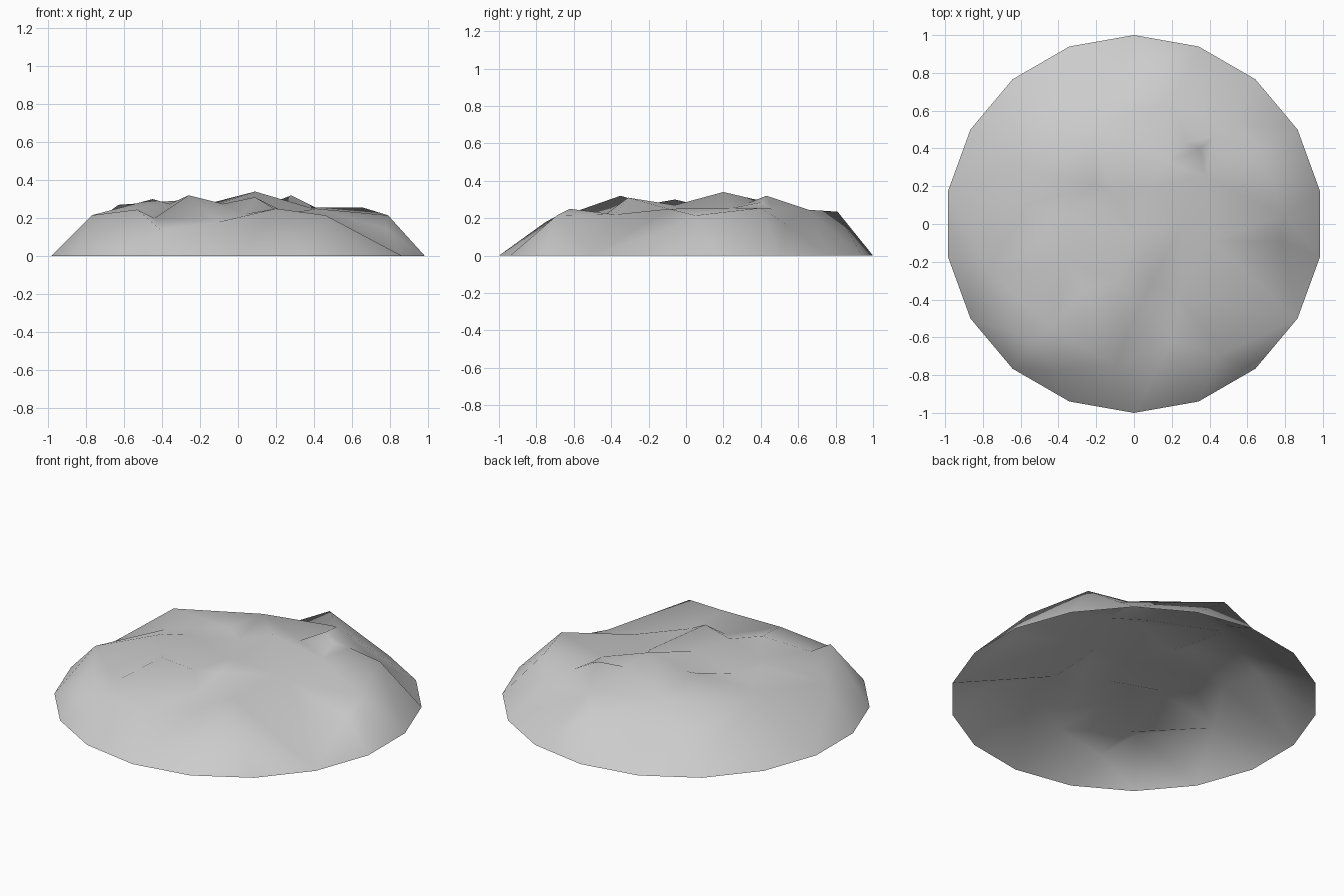
import bpy
import math
from mathutils import Vector
from mathutils.geometry import delaunay_2d_cdt

cube = bpy.data.objects.get("Cube")
if cube:
    bpy.data.objects.remove(cube, do_unlink=True)

RIM_SIDES = 18

# Uneven shoulder around the mound, counterclockwise from the +x side
shoulder = [
    (.79, .05, .215), (.66, .4, .255), (.55, .53, .17), (.04, .81, .235),
    (-.43, .68, .14), (-.63, .29, .27), (-.77, -.25, .215), (-.53, -.61, .245),
    (-.41, -.77, .14), (-.1, -.75, .18), (.2, -.62, .25), (.46, -.69, .215),
    (.78, -.09, .145),
]

# Low peaks on the crown
peaks = [
    (.09, .2, .34), (.28, .43, .32), (-.26, -.35, .32), (-.45, -.06, .3),
    (-.21, .21, .3), (.09, -.31, .31), (-.2, .52, .265), (.35, .4, .285),
    (.38, .25, .255), (.2, .655, .245), (.41, -.09, .25),
]

# Hollows between the peaks
hollows = [
    (.26, 0, .225), (.03, -.43, .22), (.24, -.38, .22), (-.08, -.3, .275),
    (0, -.06, .27), (-.12, .17, .27), (-.36, .05, .275), (-.36, -.2, .275),
    (-.44, -.55, .2), (-.55, .1, .24), (.18, .33, .28), (.42, .46, .25),
    (-.1, .7, .18),
]


def rim_point(i):
    angle = math.radians(10) + math.tau * i / RIM_SIDES
    return (math.cos(angle), math.sin(angle), 0)


def make_material(name, value):
    mat = bpy.data.materials.new(name)
    mat.use_nodes = True
    colour = (value, value, value, 1)
    mat.diffuse_color = colour
    mat.node_tree.nodes["Principled BSDF"].inputs["Base Color"].default_value = colour
    return mat


# Open shell: triangulate the rim and surface points as seen in plan
points = [rim_point(i) for i in range(RIM_SIDES)] + shoulder + peaks + hollows
plan = [Vector(p[:2]) for p in points]
boundary = [(i, (i + 1) % RIM_SIDES) for i in range(RIM_SIDES)]
flat, _, faces, origin, _, _ = delaunay_2d_cdt(plan, boundary, [], 1, 1e-5)
verts = [(v.x, v.y, points[src[0]][2]) for v, src in zip(flat, origin)]

mesh = bpy.data.meshes.new("mound")
mesh.from_pydata(verts, [], faces)
mesh.update()
mesh.materials.append(make_material("light grey", 0.6))
for poly in mesh.polygons:
    poly.use_smooth = True

mound = bpy.data.objects.new("mound", mesh)
bpy.context.collection.objects.link(mound)
